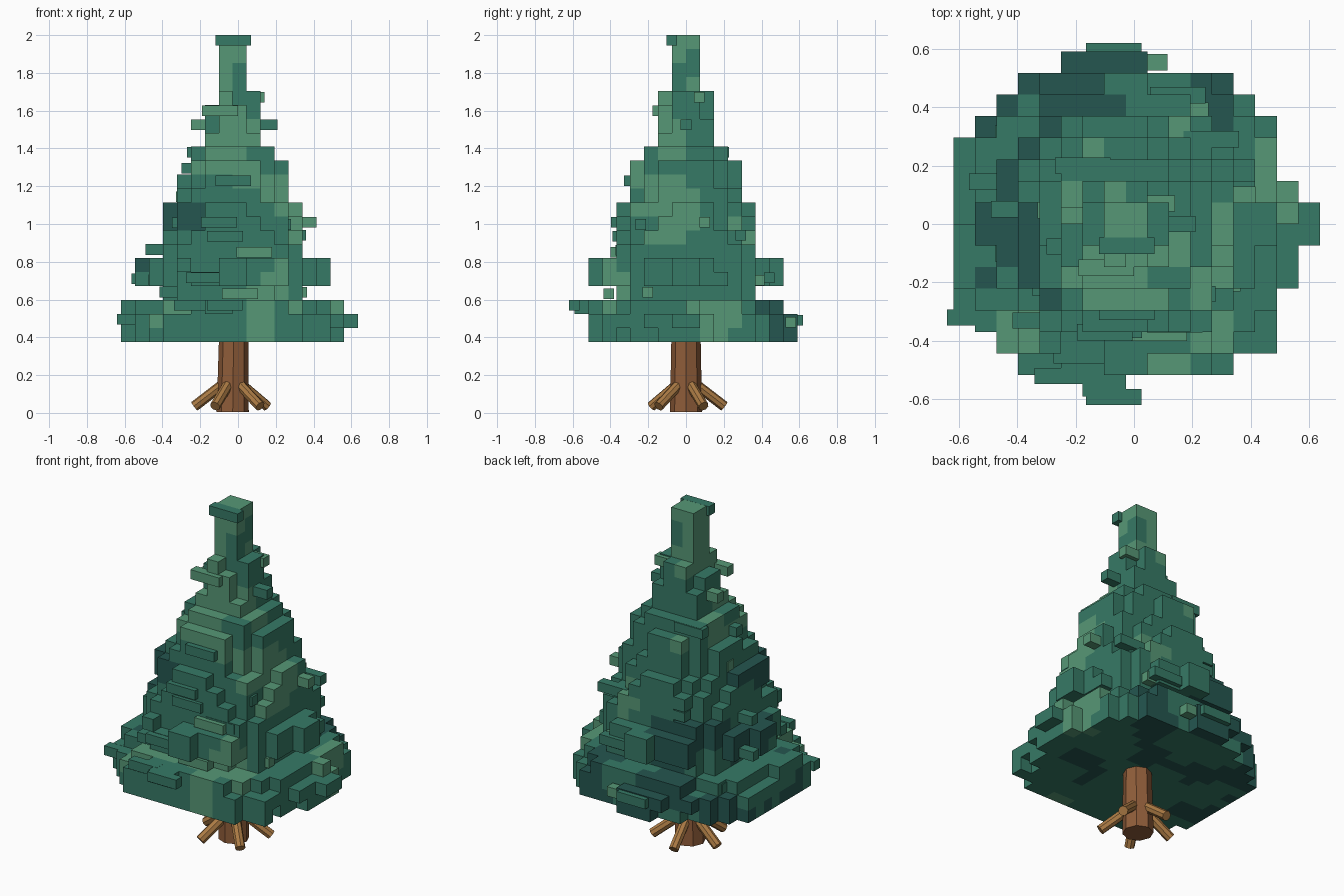
import bpy, bmesh, math, random
from mathutils import Vector, noise

if "Cube" in bpy.data.objects:
    bpy.data.objects.remove(bpy.data.objects["Cube"])

random.seed(4)
S = 0.0738            # voxel size
CX, Z0 = -0.028, 0.376


def material(name, rgb):
    m = bpy.data.materials.new(name)
    m.diffuse_color = (*[(c / 255) ** 2.2 for c in rgb], 1)
    m.use_nodes = True
    m.node_tree.nodes["Principled BSDF"].inputs["Base Color"].default_value = m.diffuse_color
    return m


greens = [material("mid_green", (57, 121, 102)),
          material("light_green", (87, 150, 117)),
          material("dark_green", (41, 87, 81))]
bark = material("bark", (142, 93, 60))
root_bark = material("root_bark", (170, 122, 70))


def finish(bm, name, mats):
    me = bpy.data.meshes.new(name)
    bm.to_mesh(me)
    bm.free()
    for m in mats:
        me.materials.append(m)
    ob = bpy.data.objects.new(name, me)
    bpy.context.collection.objects.link(ob)
    return ob


def rod(name, a, b, r1, r2, sides, mat):
    a, b = Vector(a), Vector(b)
    bm = bmesh.new()
    bmesh.ops.create_cone(bm, cap_ends=True, segments=sides, radius1=r1, radius2=r2,
                          depth=(b - a).length)
    bm.transform((b - a).to_track_quat('Z', 'Y').to_matrix().to_4x4())
    bmesh.ops.translate(bm, verts=bm.verts, vec=(a + b) / 2)
    return finish(bm, name, [mat])


# trunk and five splayed roots
rod("trunk", (CX, 0, 0.005), (CX + 0.005, 0, 0.42), 0.085, 0.077, 8, bark)
for i in range(5):
    t = math.radians(-45 + 72 * i)
    c, s = math.cos(t), math.sin(t)
    rod(f"root_{i + 1}", (CX + 0.06 * c, 0.06 * s, 0.145), (CX + 0.205 * c, 0.205 * s, 0.035),
        0.028, 0.028, 8, root_bark)

# foliage layers, bottom to top: (radius in voxels, raggedness, half-width limit)
layers = [(7.95, 0.3, 8), (8.1, 0.2, 8), (7.4, 0.9, 8), (6.0, 0.8, 5), (6.4, 0.9, 6),
          (6.2, 1.0, 6), (5.7, 0.8, 5), (5.3, 0.6, 5), (5.1, 0.5, 5), (4.9, 0.5, 5),
          (4.2, 0.4, 4), (4.0, 0.4, 4), (3.8, 0.5, 4), (3.5, 0.6, 3),
          (2.5, 0.5, 2), (2.2, 0.4, 2), (1.9, 0.5, 2), (1.75, 0.4, 2)] + [(1, 0, 1)] * 4
cells = set()
for k, (r, rag, lim) in enumerate(layers):
    for i in range(-lim, lim):
        for j in range(-lim, lim):
            x, y = i + 0.5, j + 0.5
            edge = r + rag * 1.5 * noise.noise(Vector((x * 0.45, y * 0.45, k * 0.35 + 7.3)))
            if math.hypot(x, y) > edge:
                continue
            if k < 2 and j == -8 or k < 3 and (i == 7 and not -3 <= j < 2 or j == 7 and i > 0):
                continue
            cells.add((i, j, k))
# single branches that stick out of the outline
cells |= {(8, -1, 1), (8, 0, 1), (6, -6, 0), (6, -6, 1)}
cells |= {(-8, j, k) for j in range(-4, 4) for k in (0, 1)}
for k in (4, 5):
    cells |= {(i, j, k) for j in (-1, 0) for i in (-7, -6, 5, 6)}
    cells |= {(i, j, k) for i in (-1, 0) for j in (-7, -6, 5, 6)}


def tint(x, y, k):
    n = noise.noise(Vector((x * 0.28, y * 0.28, k * 0.28 + 2.1)))
    v = n + 0.03 * (x - y) + 0.04 * (k - 12)
    return 1 if v > 0.18 else 2 if v < -0.68 else 0


# voxel skin: only the outer faces
bm = bmesh.new()
verts = {}


def vert(p):
    if p not in verts:
        verts[p] = bm.verts.new((CX + p[0] * S, p[1] * S, Z0 + p[2] * S))
    return verts[p]


for c in sorted(cells):
    for axis in range(3):
        for side in (0, 1):
            nb = list(c)
            nb[axis] += 2 * side - 1
            if tuple(nb) in cells:
                continue
            u, w = (axis + 1) % 3, (axis + 2) % 3
            quad = []
            for du, dw in ((0, 0), (1, 0), (1, 1), (0, 1)):
                p = list(c)
                p[axis] += side
                p[u] += du
                p[w] += dw
                quad.append(vert(tuple(p)))
            f = bm.faces.new(quad if side else quad[::-1])
            f.material_index = tint(*c)
finish(bm, "foliage", greens)

# small horizontal twigs, all running along x
twigs = [(-0.025, -0.075, 1.972), (0.045, 0.07, 1.67), (-0.095, -0.15, 1.6), (0.115, 0, 1.525),
         (-0.155, 0.03, 1.525), (-0.175, 0.2, 1.38), (-0.025, -0.30, 1.23), (-0.1, -0.37, 1.01),
         (0.32, 0.1, 1.01), (0.265, 0.29, 0.94), (-0.395, 0.05, 0.865), (-0.47, 0.145, 0.71),
         (0.15, 0.44, 0.715), (-0.32, -0.33, 0.64), (-0.245, -0.52, 0.57), (-0.07, -0.592, 0.57),
         (-0.545, -0.32, 0.495), (-0.07, 0.592, 0.49), (0.16, -0.4, 0.715), (-0.18, -0.45, 0.715)]
for k in [1, 2, 2, 3, 3, 4, 4, 5, 6, 6, 7, 7, 8, 8, 9, 10, 11, 12]:
    t = random.uniform(0, math.tau)
    r = layers[k][0] * S * 0.93
    # keep side twigs from reaching too far out in x
    twigs.append((CX + (r - 0.08 * abs(math.cos(t))) * math.cos(t), r * math.sin(t),
                  Z0 + (k + random.uniform(0.4, 0.6)) * S))
bm = bmesh.new()
for n, (x, y, z) in enumerate(twigs):
    new = bmesh.ops.create_cube(bm, size=1)["verts"]
    bmesh.ops.scale(bm, verts=new, vec=(0.19, 0.056, 0.056))
    bmesh.ops.translate(bm, verts=new, vec=(x, y, z))
    m = random.choice((0, 0, 1))
    for f in {f for v in new for f in v.link_faces}:
        f.material_index = m
finish(bm, "twigs", greens)
